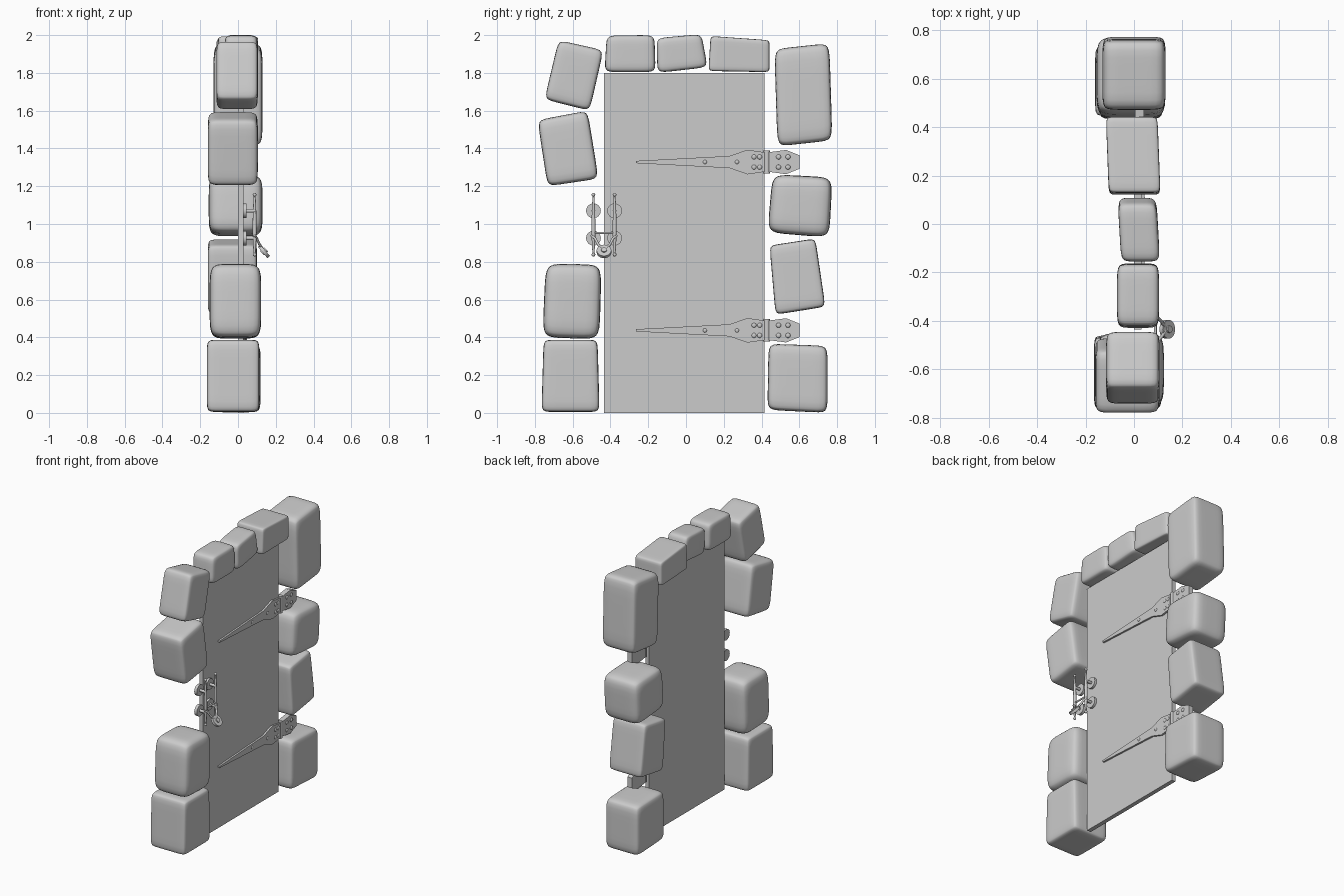
import bpy, bmesh, math
from mathutils import Vector

if "Cube" in bpy.data.objects:
    bpy.data.objects.remove(bpy.data.objects["Cube"])


def finish(name, bm, smooth=True):
    bmesh.ops.recalc_face_normals(bm, faces=bm.faces)
    me = bpy.data.meshes.new(name)
    bm.to_mesh(me)
    bm.free()
    ob = bpy.data.objects.new(name, me)
    bpy.context.collection.objects.link(ob)
    if smooth:
        bpy.ops.object.select_all(action='DESELECT')
        bpy.context.view_layer.objects.active = ob
        ob.select_set(True)
        bpy.ops.object.shade_smooth_by_angle(angle=math.radians(35))
    return ob


def box(name, lo, hi):
    bm = bmesh.new()
    bmesh.ops.create_cube(bm, size=1)
    for v in bm.verts:
        v.co = Vector([lo[i] + (v.co[i] + 0.5) * (hi[i] - lo[i]) for i in range(3)])
    return finish(name, bm, False)


def stone(name, quad, x0, x1, n, skew=0.0):
    """Rounded block: a superellipsoid stretched over a (y, z) quad: BL, BR, TR, TL."""
    bm = bmesh.new()
    bmesh.ops.create_cube(bm, size=2)
    bmesh.ops.subdivide_edges(bm, edges=bm.edges[:], cuts=11, use_grid_fill=True)
    bl, br, tr, tl = [Vector(q) for q in quad]
    for v in bm.verts:
        p = Vector([math.sin(c * math.pi / 2) for c in v.co])
        p /= sum(abs(c) ** n for c in p) ** (1 / n)
        s, t = (p.y + 1) / 2, (p.z + 1) / 2
        yz = bl.lerp(br, s).lerp(tl.lerp(tr, s), t)
        v.co = (x0 + (x1 - x0) * (p.x + 1) / 2 + skew * p.y, yz.x, yz.y)
    return finish(name, bm)


def cylinder(name, a, b, r, sides=20):
    a, b = Vector(a), Vector(b)
    bm = bmesh.new()
    bmesh.ops.create_cone(bm, cap_ends=True, segments=sides, radius1=r, radius2=r, depth=(b - a).length)
    rot = (b - a).to_track_quat('Z', 'Y')
    for v in bm.verts:
        v.co = rot @ v.co + (a + b) / 2
    return finish(name, bm)


def ball(name, c, r, flat=1.0):
    bm = bmesh.new()
    bmesh.ops.create_uvsphere(bm, u_segments=12, v_segments=8, radius=r)
    for v in bm.verts:
        v.co = Vector((v.co.x * flat, v.co.y, v.co.z)) + Vector(c)
    return finish(name, bm)


def tube(name, pts, radii):
    cu = bpy.data.curves.new(name, 'CURVE')
    cu.dimensions = '3D'
    cu.bevel_depth = 1.0
    cu.bevel_resolution = 3
    cu.use_fill_caps = True
    sp = cu.splines.new('POLY')
    sp.points.add(len(pts) - 1)
    for q, p, r in zip(sp.points, pts, radii):
        q.co = (*p, 1)
        q.radius = r
    ob = bpy.data.objects.new(name, cu)
    bpy.context.collection.objects.link(ob)
    bpy.ops.object.select_all(action='DESELECT')
    bpy.context.view_layer.objects.active = ob
    ob.select_set(True)
    bpy.ops.object.convert(target='MESH')
    bpy.ops.object.shade_smooth_by_angle(angle=math.radians(40))


def plate(name, half, zc, x0, x1):
    """Flat plate from (y, half height) stations mirrored about zc."""
    bm = bmesh.new()
    outline = [(y, zc + h) for y, h in half] + [(y, zc - h) for y, h in reversed(half)]
    f = bm.faces.new([bm.verts.new((x0, y, z)) for y, z in outline])
    new = bmesh.ops.extrude_face_region(bm, geom=[f])['geom']
    for v in new:
        if isinstance(v, bmesh.types.BMVert):
            v.co.x = x1
    return finish(name, bm, False)


# Door panel
box("door_panel", (0.0, -0.435, 0.0), (0.03, 0.415, 1.8))

# Surround stones
stone("left_stone_1", [(-.765, .005), (-.458, .005), (-.468, .387), (-.754, .387)], -.165, .113, 12)
stone("left_stone_2", [(-.76, .40), (-.458, .39), (-.447, .785), (-.743, .79)], -.15, .123, 6)
stone("left_stone_3", [(-.733, 1.20), (-.463, 1.24), (-.521, 1.60), (-.786, 1.55)], -.16, .105, 9)
stone("left_stone_4", [(-.749, 1.66), (-.51, 1.60), (-.437, 1.92), (-.675, 1.973)], -.115, .105, 9)
stone("top_stone_1", [(-.431, 1.804), (-.161, 1.804), (-.167, 2.0), (-.42, 1.998)], -.07, .103, 7)
stone("top_stone_2", [(-.151, 1.80), (.114, 1.83), (.082, 2.005), (-.156, 1.984)], -.06, .10, 7, -.007)
stone("top_stone_3", [(.119, 1.81), (.442, 1.804), (.442, 1.973), (.13, 1.995)], -.11, .103, 14, -.006)
stone("right_stone_1", [(.484, 1.411), (.775, 1.443), (.759, 1.957), (.468, 1.926)], -.13, .13, 9)
stone("right_stone_2", [(.431, .955), (.759, .928), (.775, 1.247), (.458, 1.263)], -.155, .13, 6)
stone("right_stone_3", [(.474, .52), (.738, .562), (.685, .923), (.442, .886)], -.16, .10, 12)
stone("right_stone_4", [(.431, .016), (.749, 0), (.749, .355), (.437, .366)], -.145, .12, 9)

# Strap hinges with barrel, wall leaf and rivets
for tag, z in (("upper", 1.328), ("lower", 0.437)):
    plate(f"{tag}_hinge_strap", [(-.265, .006), (.23, .032), (.325, .065), (.415, .052)], z, .028, .043)
    cylinder(f"{tag}_hinge_barrel", (.03, .428, z - .06), (.03, .428, z + .06), .017, 16)
    plate(f"{tag}_hinge_leaf", [(.44, .052), (.53, .064), (.6, .036)], z, .005, .041)
    for i, y in enumerate((.36, .39, .49, .54)):
        for j, s in enumerate((-1, 1)):
            ball(f"{tag}_hinge_rivet_{i}_{j}", (.042, y, z + s * .027), .013, .5)
    for i, y in enumerate((0.1, .27)):
        ball(f"{tag}_strap_rivet_{i}", (.042, y, z), .011, .5)

# Pair of pull handles on round mounts
for tag, y in (("left", -.49), ("right", -.378)):
    out = -1 if tag == "left" else 1
    tube(f"{tag}_handle_bar", [(.088, y, zz) for zz in (.84, .88, .95, 1.0, 1.09, 1.15)],
         [.005, .008, .011, .011, .008, .005])
    for lab, zz in (("top", 1.07), ("bottom", .925)):
        cylinder(f"{tag}_{lab}_mount", (.026, y, zz), (.046, y, zz), .039, 24)
        cylinder(f"{tag}_{lab}_post", (.04, y, zz), (.09, y, zz), .010, 12)
    ball(f"{tag}_handle_top_tip", (.088, y, 1.155), .010)
    ball(f"{tag}_handle_bottom_tip", (.088, y, .838), .010)
    # Curved arm down to the knob
    tube(f"{tag}_knob_arm", [(.088, y + out * .012, .94), (.098, y - out * .008, .925),
                             (.115, -.434 + out * .03, .89), (.132, -.434, .865)], [.007] * 4)
tube("handle_cross_bar", [(.088, -.49, .953), (.088, -.378, .953)], [.006] * 2)

# Tilted round knob
centre, axis = Vector((.137, -.434, .855)), Vector((.76, 0, .65))
cylinder("knob_disc", centre - axis * .009, centre + axis * .009, .039, 24)
cylinder("knob_hub", centre - axis * .014, centre + axis * .016, .015, 16)
